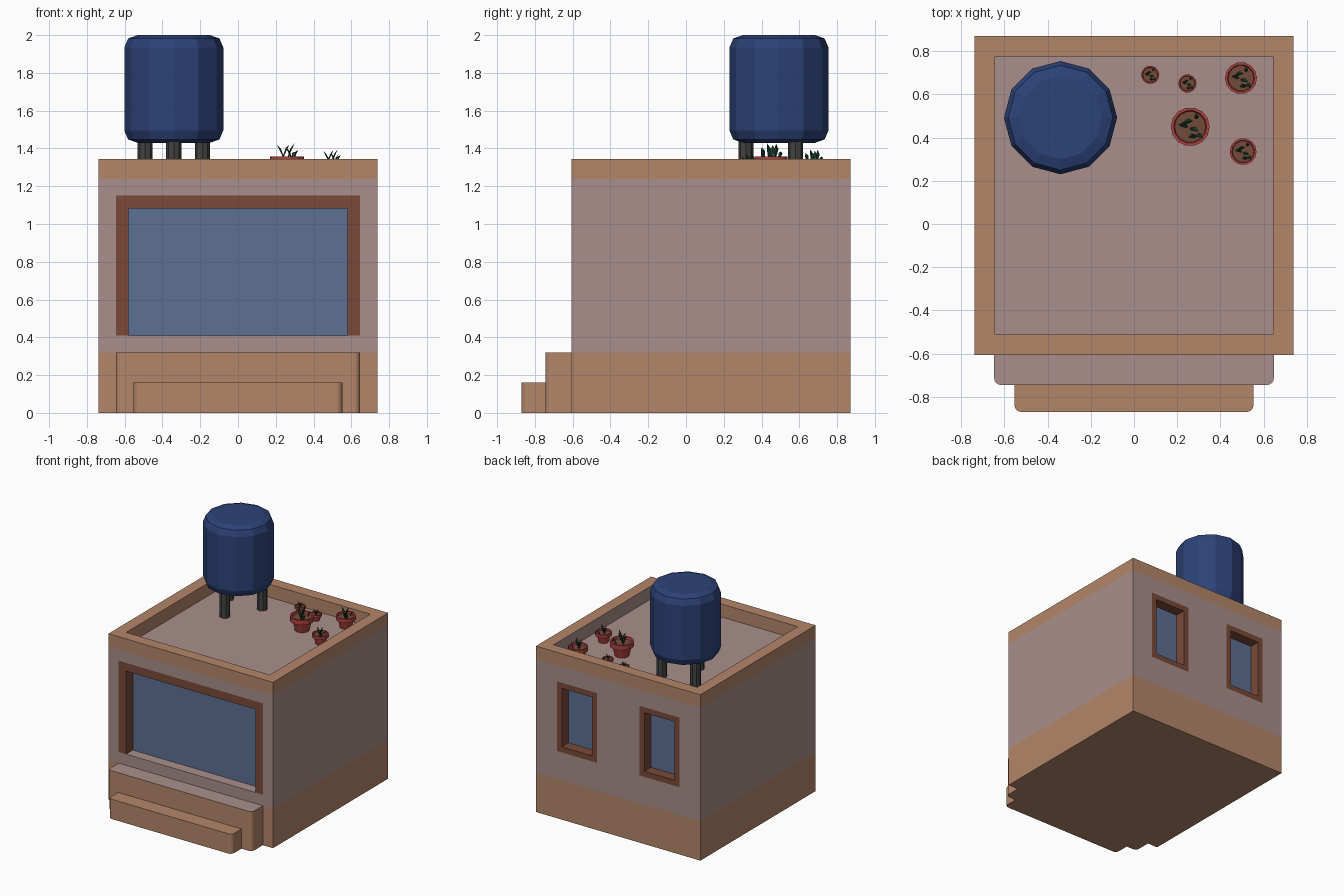
import bpy, bmesh, math
from mathutils import Vector, Matrix

if "Cube" in bpy.data.objects:
    bpy.data.objects.remove(bpy.data.objects["Cube"])


def mat(name, r, g, b):
    m = bpy.data.materials.new(name)
    m.diffuse_color = [((c / 255 + 0.055) / 1.055) ** 2.4 for c in (r, g, b)] + [1]
    m.use_nodes = True
    m.node_tree.nodes["Principled BSDF"].inputs["Base Color"].default_value = m.diffuse_color
    return m


TAN = mat("tan plaster", 180, 134, 105)
MAUVE = mat("mauve plaster", 169, 143, 139)
WOOD = mat("brown wood", 122, 74, 56)
GLASS = mat("window glass", 93, 112, 147)
BLUE = mat("tank blue", 44, 66, 120)
METAL = mat("dark metal", 66, 66, 66)
CLAY = mat("red clay", 172, 66, 62)
SOIL = mat("soil", 116, 75, 58)
LEAF = mat("leaf green", 24, 72, 52)


def add(name, bm, *mats):
    bmesh.ops.recalc_face_normals(bm, faces=bm.faces)
    me = bpy.data.meshes.new(name)
    bm.to_mesh(me)
    bm.free()
    for m in mats:
        me.materials.append(m)
    ob = bpy.data.objects.new(name, me)
    bpy.context.collection.objects.link(ob)
    return ob


def box_bm(x0, x1, y0, y1, z0, z1):
    bm = bmesh.new()
    bmesh.ops.create_cube(bm, size=1)
    for v in bm.verts:
        v.co = ((x0 + x1) / 2 + v.co.x * (x1 - x0), (y0 + y1) / 2 + v.co.y * (y1 - y0),
                (z0 + z1) / 2 + v.co.z * (z1 - z0))
    return bm


def facing(bm, d):
    bm.normal_update()
    return max(bm.faces, key=lambda f: f.normal.dot(d) + 0.01 * f.calc_center_median().dot(d))


def sink(bm, d, inset, depth):
    """Inset the face looking along d and push it inwards; returns the sunk face."""
    f = facing(bm, d)
    bmesh.ops.inset_region(bm, faces=[f], thickness=inset, use_even_offset=True)
    new = bmesh.ops.extrude_face_region(bm, geom=[f])
    bmesh.ops.delete(bm, geom=[f], context='FACES_ONLY')
    bmesh.ops.translate(bm, vec=-Vector(d) * depth,
                        verts=[v for v in new['geom'] if isinstance(v, bmesh.types.BMVert)])
    return [g for g in new['geom'] if isinstance(g, bmesh.types.BMFace)][0]


def lathe(bm, profile, sides, cx, cy, mat_at=None):
    """Revolve (radius, z) points; mat_at gives a material slot for each band."""
    rings = [[bm.verts.new((cx + r * math.cos(math.tau * i / sides),
                            cy + r * math.sin(math.tau * i / sides), z)) for i in range(sides)]
             for r, z in profile]
    for k in range(len(rings) - 1):
        for i in range(sides):
            j = (i + 1) % sides
            bm.faces.new((rings[k][i], rings[k][j], rings[k + 1][j], rings[k + 1][i]))
    bm.faces.new(rings[0][::-1])
    bm.faces.new(rings[-1]).material_index = mat_at or 0


# House body with sunken flat roof and painted bands
X, Y0, Y1, TOP, FLOOR = 0.738, -0.606, 0.87, 1.345, 1.24
bm = box_bm(-X, X, Y0, Y1, 0, TOP)
sink(bm, Vector((0, 0, 1)), 0.094, TOP - FLOOR)
for z in (0.32, FLOOR - 0.0005):
    bmesh.ops.bisect_plane(bm, geom=bm.verts[:] + bm.edges[:] + bm.faces[:],
                           plane_co=(0, 0, z), plane_no=(0, 0, 1))
bmesh.ops.recalc_face_normals(bm, faces=bm.faces)
for f in bm.faces:
    c = f.calc_center_median()
    roof = f.normal.z > 0.9 and c.z < TOP - 0.01
    inner_right = f.normal.x < -0.9 and c.x > 0
    f.material_index = int(0.32 < c.z < FLOOR - 0.001 or roof or inner_right)
house = add("house_body", bm, TAN, MAUVE)

# Window recesses
D = 0.095
W0, W1, WB, WT = 0.19, 0.55, 0.545, 1.11
FX, FB, FT, FW = 0.647, 0.41, 1.15, 0.067
cuts = [(-FX, FX, Y0 - 0.1, Y0 + D, FB, FT),
        (W0, W1, Y1 - D, Y1 + 0.1, WB, WT),
        (-W1, -W0, Y1 - D, Y1 + 0.1, WB, WT)]
for i, c in enumerate(cuts):
    cutter = add(f"window_cutter_{i}", box_bm(*c), MAUVE)
    cutter.hide_render = True
    cutter.hide_set(True)
    b = house.modifiers.new("recess", 'BOOLEAN')
    b.object, b.operation, b.solver, b.material_mode = cutter, 'DIFFERENCE', 'EXACT', 'TRANSFER'

# Front shop window: three-sided frame and pane
bm = bmesh.new()
ix, it = FX - FW, FT - FW
outline = [(-FX, FB), (-FX, FT), (FX, FT), (FX, FB), (ix, FB), (ix, it), (-ix, it), (-ix, FB)]
f = bm.faces.new([bm.verts.new((x, Y0, z)) for x, z in outline])
new = bmesh.ops.extrude_face_region(bm, geom=[f])
bmesh.ops.translate(bm, vec=(0, D, 0), verts=[v for v in new['geom'] if isinstance(v, bmesh.types.BMVert)])
add("front_window_frame", bm, WOOD)
add("front_window_pane", box_bm(-ix, ix, Y0 + D - 0.008, Y0 + D, FB, it), GLASS)

# Back windows: frame with sunken pane
for side, x0, x1 in (("right", W0, W1), ("left", -W1, -W0)):
    bm = box_bm(x0, x1, Y1 - D, Y1, WB, WT)
    sink(bm, Vector((0, 1, 0)), 0.045, D - 0.01).material_index = 1
    add(f"back_window_{side}", bm, WOOD, GLASS)

# Front steps with rounded outer corners
for name, hx, y0, y1, h, top in (("upper_step", 0.647, -0.745, Y0, 0.32, MAUVE),
                                 ("lower_step", 0.553, -0.87, -0.745, 0.16, TAN)):
    bm = box_bm(-hx, hx, y0, y1, 0, h)
    edges = [e for e in bm.edges if all(abs(v.co.y - y0) < 1e-4 for v in e.verts)
             and abs(e.verts[0].co.x - e.verts[1].co.x) < 1e-4]
    bmesh.ops.bevel(bm, geom=edges, offset=0.032, segments=4, profile=0.5, affect='EDGES')
    facing(bm, Vector((0, 0, 1))).material_index = 1
    add(name, bm, TAN, top)

# Water tank on three legs
TX, TY, R = -0.34, 0.492, 0.262
bm = bmesh.new()
lathe(bm, [(R - 0.07, 1.43), (R - 0.02, 1.448), (R, 1.495),
           (R, 1.935), (R - 0.02, 1.982), (R - 0.07, 2.0)], 12, TX, TY)
add("water_tank", bm, BLUE)
for i in range(3):
    a = math.radians(-90 + 120 * i)
    bm = bmesh.new()
    lathe(bm, [(0.04, FLOOR), (0.04, 1.45)], 8, TX + 0.175 * math.cos(a), TY + 0.175 * math.sin(a))
    add(f"tank_leg_{i + 1}", bm, METAL)

# Potted plants: each leaf is (base x, base y, tip x, tip y, tip height), in pot radii
LEAVES = [(-0.15, 0.0, -0.6, 0.1, 2.0), (0.0, -0.1, 0.45, -0.25, 2.1), (-0.3, 0.2, 0.15, 0.3, 2.05),
          (0.3, -0.5, -0.1, -0.55, 1.85), (0.35, -0.4, 0.65, -0.6, 1.7), (0.25, 0.45, 0.45, 0.55, 1.6)]
POTS = [(0.26, 0.45, 0.09), (0.495, 0.675, 0.074), (0.505, 0.335, 0.062),
        (0.075, 0.69, 0.042), (0.247, 0.65, 0.042)]
for n, (px, py, r) in enumerate(POTS, 1):
    bm = bmesh.new()
    prof = [(0.6, 0), (0.8, 0.85), (1, 0.87), (1, 1.3), (0.85, 1.3), (0.8, 1.12)]
    lathe(bm, [(a * r, FLOOR + z * r) for a, z in prof], 14, px, py, 1)
    add(f"flower_pot_{n}", bm, CLAY, SOIL)
    bm = bmesh.new()
    for bx, by, tx, ty, h in LEAVES:
        a, b = Vector((bx, by, 1.1)), Vector((tx, ty, h))
        mid = a.lerp(b, 0.55) + Vector((0, 0.06, 0.12))
        side = (b - a).cross(Vector((0, 0, 1))).normalized()
        thick = side.cross(b - a).normalized()
        rings = []
        for p, w in ((a, 0.06), (mid, 0.13)):
            rings.append([bm.verts.new(p + o) for o in
                          (side * w, thick * w * 0.4, -side * w, -thick * w * 0.4)])
        tip = bm.verts.new(b)
        for i in range(4):
            j = (i + 1) % 4
            bm.faces.new((rings[0][i], rings[0][j], rings[1][j], rings[1][i]))
            bm.faces.new((rings[1][i], rings[1][j], tip))
        bm.faces.new(rings[0])
    bm.transform(Matrix.Translation((px, py, FLOOR)) @ Matrix.Scale(r, 4))
    add(f"plant_{n}", bm, LEAF)
